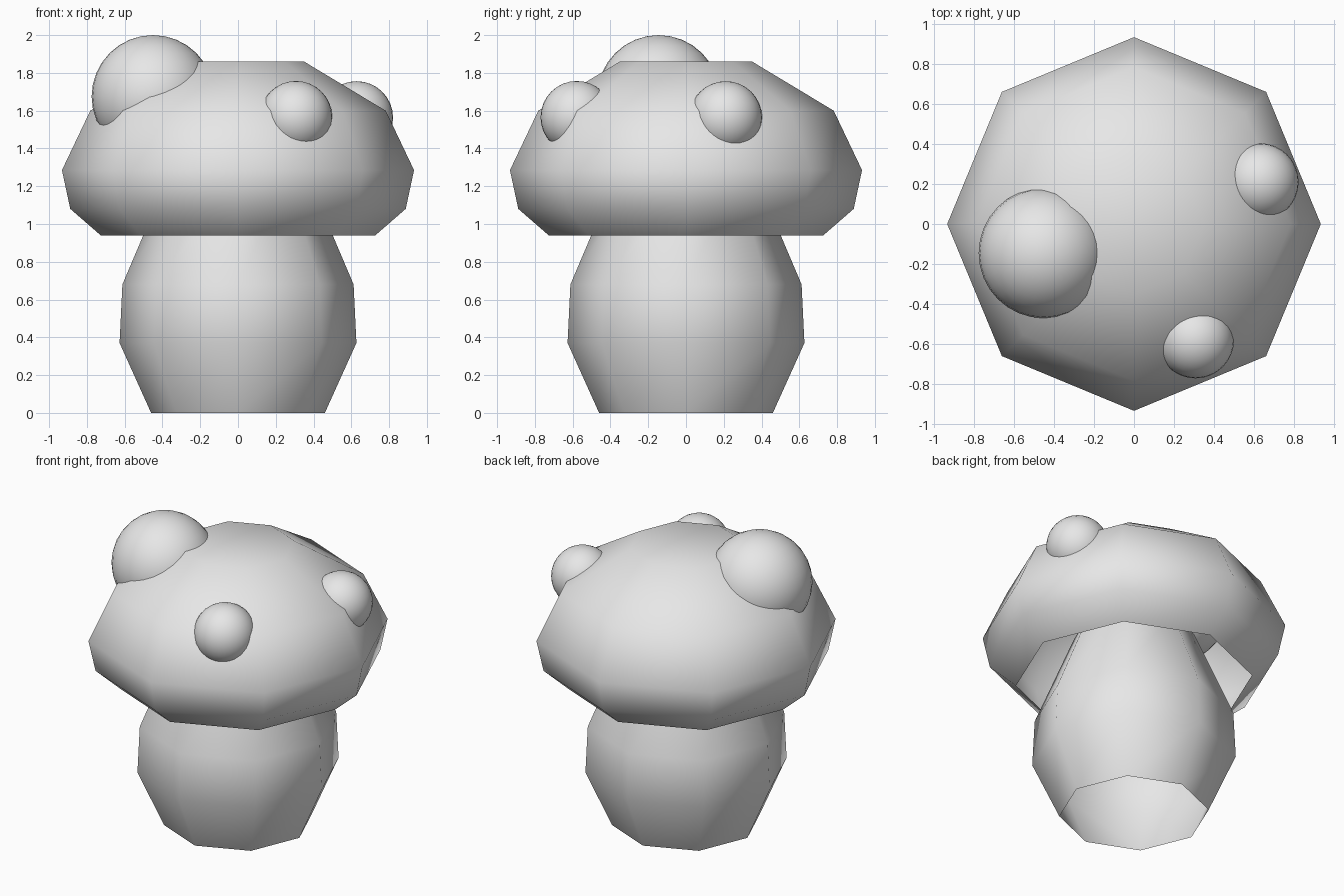
import bpy, bmesh, math

if "Cube" in bpy.data.objects:
    bpy.data.objects.remove(bpy.data.objects["Cube"])

SIDES = 8

grey = bpy.data.materials.new("plain_grey")
grey.diffuse_color = (0.8, 0.8, 0.8, 1)
grey.use_nodes = True
grey.node_tree.nodes["Principled BSDF"].inputs["Base Color"].default_value = grey.diffuse_color


def finish(name, bm):
    """Turn a bmesh into a smooth shaded object."""
    for f in bm.faces:
        f.smooth = True
    mesh = bpy.data.meshes.new(name)
    bm.to_mesh(mesh)
    bm.free()
    mesh.materials.append(grey)
    ob = bpy.data.objects.new(name, mesh)
    bpy.context.collection.objects.link(ob)
    return ob


def lathe(name, profile, close_top=False):
    """Eight-sided shell from (radius, height) points, bottom to top."""
    bm = bmesh.new()
    rings = []
    for r, z in profile:
        rings.append([bm.verts.new((r * math.cos(i * math.tau / SIDES),
                                    r * math.sin(i * math.tau / SIDES), z))
                      for i in range(SIDES)])
    for low, high in zip(rings, rings[1:]):
        for i in range(SIDES):
            j = (i + 1) % SIDES
            bm.faces.new((low[i], low[j], high[j], high[i]))
    if close_top:
        bm.faces.new(rings[-1])
    return finish(name, bm)


def spot(name, centre, radius):
    """Round bump sunk into the cap."""
    bm = bmesh.new()
    bmesh.ops.create_uvsphere(bm, u_segments=32, v_segments=16, radius=radius)
    ob = finish(name, bm)
    ob.location = centre


# Stem: open at the bottom, reaching up inside the cap
lathe("stem", [(0.46, 0), (0.627, 0.37), (0.612, 0.68), (0.37, 1.25)])

# Cap: hollow shell, open underneath, with a flat top
lathe("cap", [(0.727, 0.94), (0.888, 1.08), (0.932, 1.285),
              (0.782, 1.6), (0.35, 1.86)], close_top=True)

# Bumps on the cap
spot("large_spot", (-0.45, -0.145, 1.675), 0.325)
spot("front_spot", (0.307, -0.578, 1.565), 0.192)
spot("right_spot", (0.628, 0.21, 1.563), 0.193)
